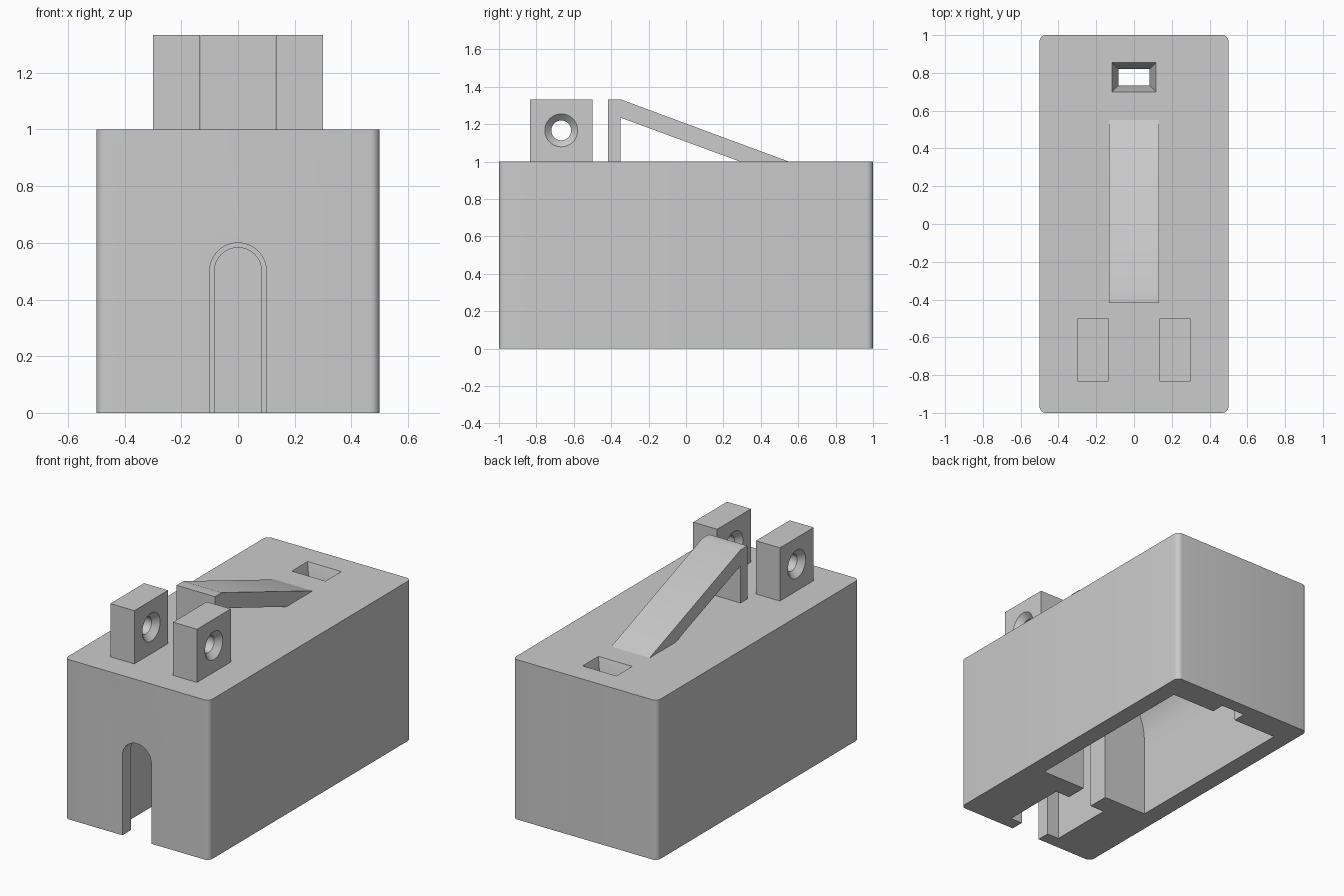
import bpy, bmesh, math
from mathutils import Vector

cube = bpy.data.objects.get("Cube")
if cube:
    bpy.data.objects.remove(cube, do_unlink=True)

grey = bpy.data.materials.new("plain grey")
grey.use_nodes = True
colour = (0.6, 0.6, 0.6, 1)
grey.diffuse_color = colour
grey.node_tree.nodes["Principled BSDF"].inputs["Base Color"].default_value = colour


def loft(name, rings):
    """Closed solid through matching rings of points."""
    bm = bmesh.new()
    loops = [[bm.verts.new(p) for p in ring] for ring in rings]
    n = len(loops[0])
    for a, b in zip(loops, loops[1:]):
        for i in range(n):
            j = (i + 1) % n
            bm.faces.new((a[i], a[j], b[j], b[i]))
    bm.faces.new(loops[0])
    bm.faces.new(loops[-1])
    bmesh.ops.recalc_face_normals(bm, faces=bm.faces)
    mesh = bpy.data.meshes.new(name)
    bm.to_mesh(mesh)
    bm.free()
    mesh.materials.append(grey)
    obj = bpy.data.objects.new(name, mesh)
    bpy.context.collection.objects.link(obj)
    return obj


def rect(cx, cy, hx, hy, z):
    return [(cx + sx * hx, cy + sy * hy, z)
            for sx, sy in ((-1, -1), (1, -1), (1, 1), (-1, 1))]


def block(name, cx, cy, hx, hy, z0, z1):
    return loft(name, [rect(cx, cy, hx, hy, z) for z in (z0, z1)])


def arch(r, y0, y1, spring=0.5, steps=32):
    """Round-topped tunnel cutter running along y."""
    outline = [(r, -0.1)]
    outline += [(r * math.cos(math.pi * i / steps), spring + r * math.sin(math.pi * i / steps))
                for i in range(steps + 1)]
    outline += [(-r, -0.1)]
    return loft("tunnel_cutter", [[(x, y, z) for x, z in outline] for y in (y0, y1)])


def apply(obj, mod):
    with bpy.context.temp_override(object=obj, active_object=obj, selected_objects=[obj]):
        bpy.ops.object.modifier_apply(modifier=mod.name)


def cut(obj, cutter):
    mod = obj.modifiers.new("cut", "BOOLEAN")
    mod.operation = "DIFFERENCE"
    mod.solver = "EXACT"
    mod.object = cutter
    apply(obj, mod)
    bpy.data.objects.remove(cutter, do_unlink=True)


# Housing with rounded upright corners
housing = block("housing", 0, 0, 0.5, 1, 0, 1)
bm = bmesh.new()
bm.from_mesh(housing.data)
upright = [e for e in bm.edges
           if abs((e.verts[0].co - e.verts[1].co).normalized().dot(Vector((0, 0, 1)))) > 0.9]
bmesh.ops.bevel(bm, geom=upright, offset=0.033, segments=6, profile=0.5, affect="EDGES")
bm.to_mesh(housing.data)
bm.free()

# Main chamber, front chamber, front doorway and the narrow channel joining them
for r, y0, y1 in ((0.387, -0.365, 0.83), (0.183, -0.917, -0.5),
                  (0.1, -1.1, -0.9), (0.083, -0.6, 0.915)):
    cut(housing, arch(r, y0, y1))

# Tapered window in the roof
cut(housing, loft("window_cutter", [rect(0, 0.777, 0.147, 0.108, 1.1),
                                    rect(0, 0.777, 0.117, 0.078, 1.0),
                                    rect(0, 0.777, 0.083, 0.044, 0.89),
                                    rect(0, 0.777, 0.083, 0.044, 0.8)]))

# Pivot lugs with countersunk holes
lugs = []
for side, label in ((1, "left"), (-1, "right")):
    lug = block(label + "_lug", side * 0.217, -0.667, 0.083, 0.167, 0.98, 1.333)
    stations = ((-0.1, 0.105), (-0.083, 0.088), (-0.048, 0.053),
                (0.048, 0.053), (0.083, 0.088), (0.1, 0.105))
    rings = [[(side * 0.217 + x, -0.667 + r * math.cos(math.tau * i / 40),
               1.167 + r * math.sin(math.tau * i / 40)) for i in range(40)]
             for x, r in stations]
    cut(lug, loft("hole_cutter", rings))
    lugs.append(lug)

# Sloping brace: an upright post and a slanted bar
profile = [(-0.417, 0.98), (-0.417, 1.333), (-0.35, 1.333), (0.604, 0.98),
           (0.344, 0.98), (-0.35, 1.235), (-0.35, 0.98)]
brace = loft("sloping_brace", [[(x, y, z) for y, z in profile] for x in (-0.133, 0.133)])

# Smooth the curved walls, keep hard edges
bpy.ops.object.select_all(action="DESELECT")
for obj in [housing, brace] + lugs:
    obj.select_set(True)
bpy.context.view_layer.objects.active = housing
bpy.ops.object.shade_smooth_by_angle(angle=math.radians(30))
